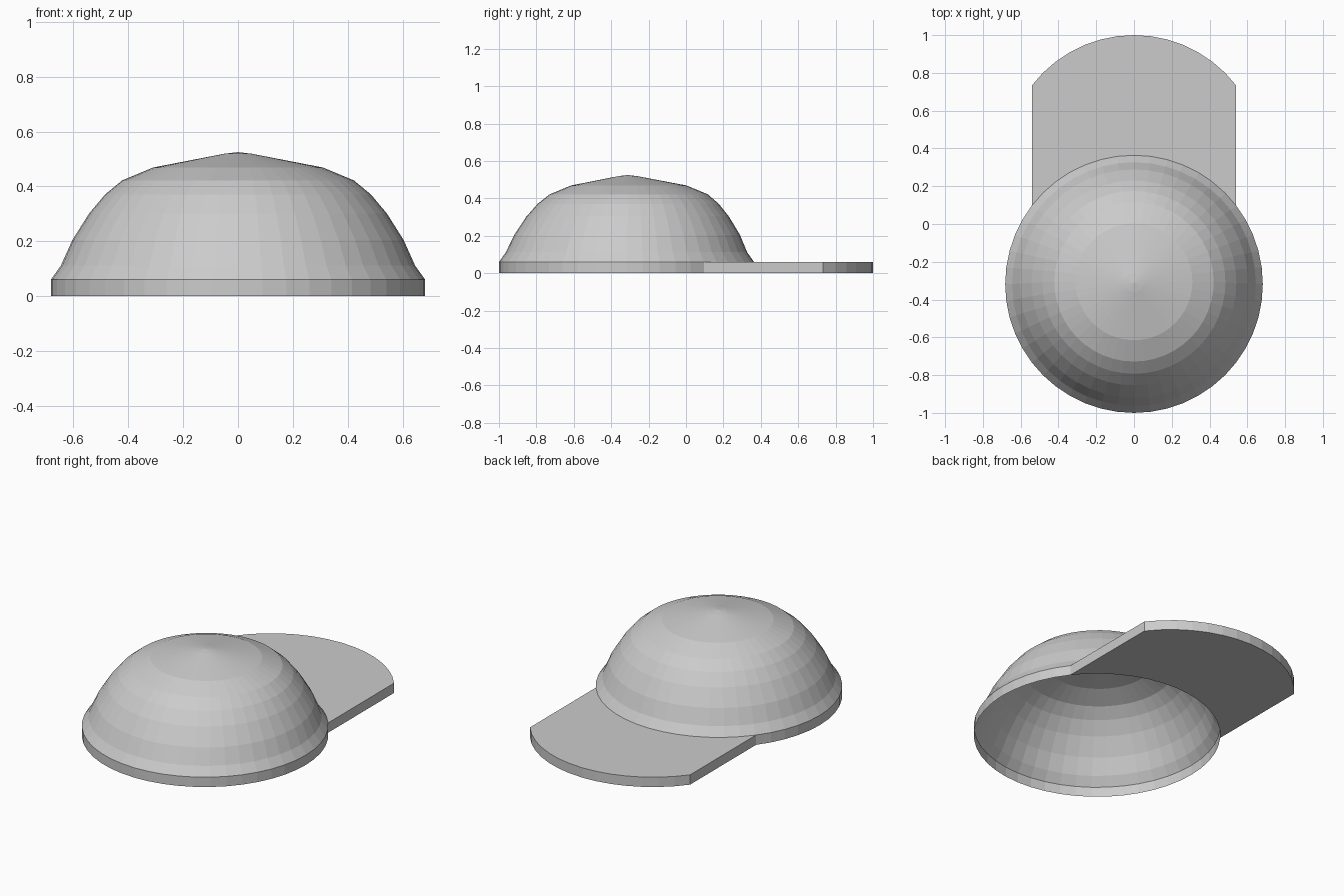
import bpy, bmesh, math

if "Cube" in bpy.data.objects:
    bpy.data.objects.remove(bpy.data.objects["Cube"])

SIDES = 48
# crown rings from rim to top: radius, height, centre y
RINGS = [(0.682, 0.0, -0.318), (0.682, 0.06, -0.318), (0.645, 0.112, -0.318),
         (0.604, 0.204, -0.315), (0.542, 0.302, -0.312), (0.484, 0.371, -0.309),
         (0.422, 0.422, -0.306), (0.309, 0.469, -0.306), (0.05, 0.519, -0.311)]
VISOR_LENGTH = 0.636


def ring(bm, r, z, cy):
    return [bm.verts.new((r * math.cos(a), cy + r * math.sin(a), z))
            for a in (2 * math.pi * i / SIDES for i in range(SIDES))]


bm = bmesh.new()

# Open crown shell with a straight rim band
loops = [ring(bm, *p) for p in RINGS]
band = []
for k, (lo, hi) in enumerate(zip(loops, loops[1:])):
    for i in range(SIDES):
        j = (i + 1) % SIDES
        f = bm.faces.new((lo[i], lo[j], hi[j], hi[i]))
        # band faces between 37.5 and 142.5 degrees become the visor
        if k == 0 and 5 <= i < 19:
            band.append(f)

# Crown tip
tip = bm.verts.new((0, -0.312, 0.525))
for i in range(SIDES):
    bm.faces.new((loops[-1][i], loops[-1][(i + 1) % SIDES], tip))

# Visor: the back of the band pulled straight out
ext = bmesh.ops.extrude_face_region(bm, geom=band)
moved = [g for g in ext["geom"] if isinstance(g, bmesh.types.BMVert)]
bmesh.ops.translate(bm, verts=moved, vec=(0, VISOR_LENGTH, 0))
old = [f for f in band if f.is_valid]
if old:
    bmesh.ops.delete(bm, geom=old, context="FACES_ONLY")
bmesh.ops.recalc_face_normals(bm, faces=bm.faces)

mesh = bpy.data.meshes.new("cap")
bm.to_mesh(mesh)
bm.free()
cap = bpy.data.objects.new("cap", mesh)
bpy.context.collection.objects.link(cap)
